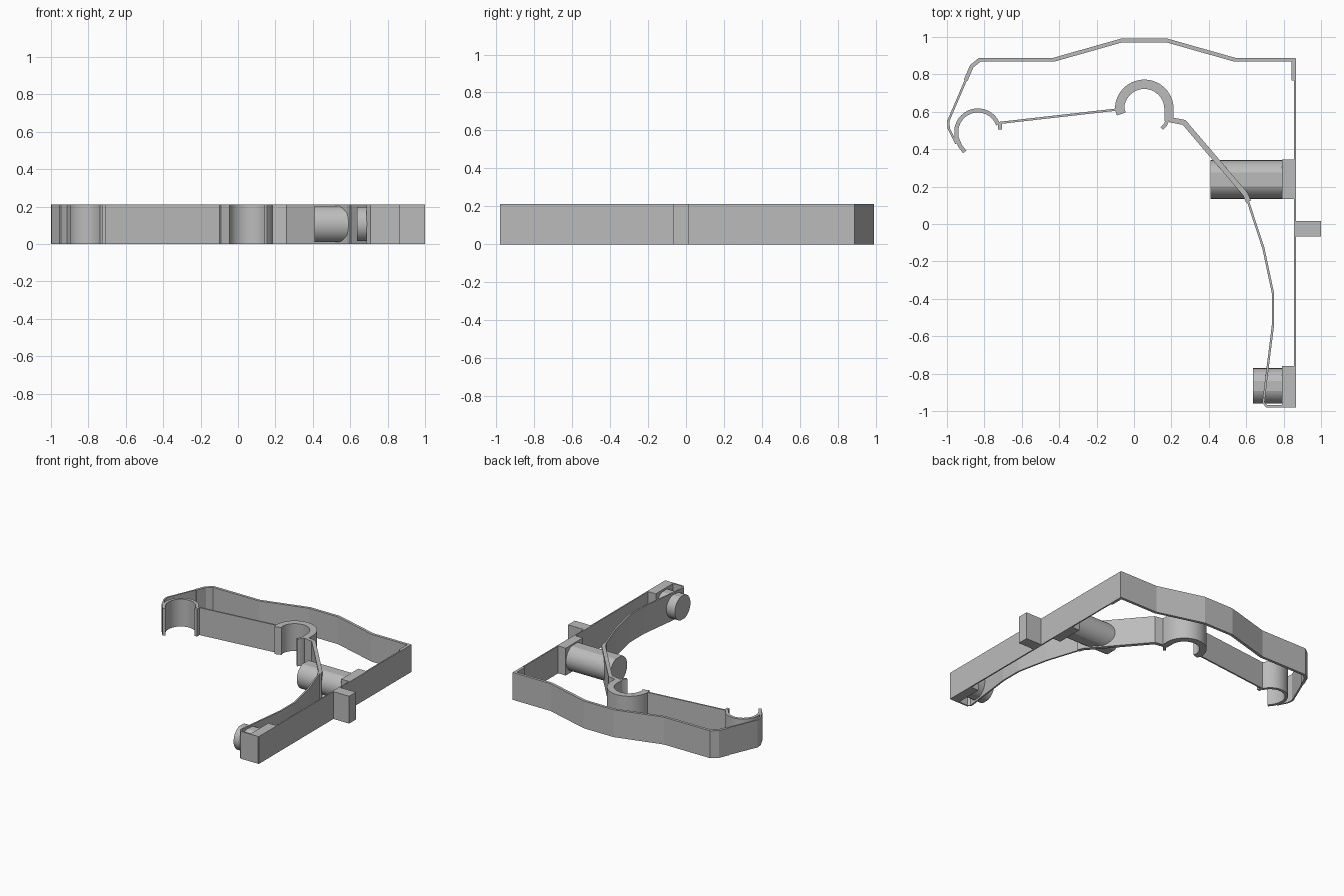
import bpy, bmesh
from math import sin, cos, radians, pi, sqrt
from mathutils import Vector

if "Cube" in bpy.data.objects:
    bpy.data.objects.remove(bpy.data.objects["Cube"])

HEIGHT = 0.212
grey = bpy.data.materials.new("plain grey")
grey.use_nodes = True
grey.diffuse_color = (0.5, 0.5, 0.5, 1)
grey.node_tree.nodes["Principled BSDF"].inputs["Base Color"].default_value = (0.5, 0.5, 0.5, 1)


def finish(name, bm, smooth=0):
    bmesh.ops.recalc_face_normals(bm, faces=bm.faces)
    mesh = bpy.data.meshes.new(name)
    bm.to_mesh(mesh)
    bm.free()
    mesh.materials.append(grey)
    obj = bpy.data.objects.new(name, mesh)
    bpy.context.collection.objects.link(obj)
    if smooth:
        bpy.ops.object.select_all(action="DESELECT")
        obj.select_set(True)
        bpy.context.view_layer.objects.active = obj
        bpy.ops.object.shade_smooth_by_angle(angle=radians(smooth))


def strip(name, path, width, smooth=0):
    """Upright band of constant thickness with mitred corners."""
    pts = [Vector(p) for p in path]
    dirs = [(b - a).normalized() for a, b in zip(pts, pts[1:])]
    bm = bmesh.new()
    rows = []
    for i, p in enumerate(pts):
        before, after = dirs[max(i - 1, 0)], dirs[min(i, len(dirs) - 1)]
        mid = (before + after).normalized()
        side = Vector((-mid.y, mid.x)) * width / 2 / max(mid.dot(after), 0.5)
        rows.append([bm.verts.new((q.x, q.y, z)) for q, z in
                     ((p + side, 0), (p - side, 0), (p - side, HEIGHT), (p + side, HEIGHT))])
    for a, b in zip(rows, rows[1:]):
        for k in range(4):
            n = (k + 1) % 4
            bm.faces.new((a[k], a[n], b[n], b[k]))
    bm.faces.new(rows[0])
    bm.faces.new(rows[-1])
    finish(name, bm, smooth)


def arc(cx, cy, radius, start, end, steps=28):
    angles = [radians(start + (end - start) * i / steps) for i in range(steps + 1)]
    return [(cx + radius * cos(a), cy + radius * sin(a)) for a in angles]


def block(name, x0, x1, y0, y1):
    strip(name, [(x0, (y0 + y1) / 2), (x1, (y0 + y1) / 2)], y1 - y0)


def peg(name, x0, x1, cy, radius, flat, steps=48):
    """Horizontal round peg with a flat top and bottom."""
    limit = sqrt(radius ** 2 - flat ** 2)
    start = pi / 2 - math_angle(flat, radius)
    ring = []
    for side in (0, pi):
        for i in range(steps // 2 + 1):
            a = side - start + 2 * start * i / (steps // 2)
            ring.append((cy + radius * cos(a), HEIGHT / 2 + max(-limit, min(limit, radius * sin(a)))))
    bm = bmesh.new()
    ends = [[bm.verts.new((x, y, z)) for y, z in ring] for x in (x0, x1)]
    for i in range(len(ring)):
        n = (i + 1) % len(ring)
        bm.faces.new((ends[0][i], ends[0][n], ends[1][n], ends[1][i]))
    for end in ends:
        bm.faces.new(end)
    finish(name, bm, 15)


def math_angle(flat, radius):
    # angle from vertical at which the flat begins
    from math import asin
    return asin(flat / radius)


# Outer frame
strip("top_band", [(-0.9, 0.768), (-0.868, 0.843), (-0.825, 0.878), (-0.43, 0.878),
                   (-0.07, 0.98), (0.18, 0.98), (0.54, 0.878), (0.864, 0.878)], 0.021)
strip("left_band", [(-0.899, 0.77), (-0.993, 0.55), (-0.99, 0.51), (-0.95, 0.43)], 0.012)
block("side_wall", 0.855, 0.865, -0.98, 0.885)
block("corner_rib", 0.843, 0.865, 0.768, 0.885)
block("side_tab", 0.86, 1.0, -0.067, 0.017)

# Small left clip
strip("left_clip", arc(-0.835, 0.492, 0.115, 20, 180)
      + [(-0.948, 0.46), (-0.93, 0.418), (-0.905, 0.385)], 0.022, 30)
block("left_clip_foot", -0.728, -0.706, 0.505, 0.545)

# Large centre clip
strip("centre_clip", [(-0.068, 0.588)] + arc(0.055, 0.615, 0.132, 180, 0)
      + [(0.187, 0.55)], 0.05, 30)
strip("centre_clip_tongue", [(0.178, 0.6), (0.18, 0.56), (0.168, 0.53), (0.148, 0.51)], 0.018, 40)

# Arms
strip("left_arm", [(-0.715, 0.541), (-0.09, 0.612)], 0.012)
strip("middle_arm", [(0.19, 0.558), (0.268, 0.543), (0.595, 0.16), (0.612, 0.12)], 0.028)
strip("lower_arm", [(0.56, 0.2), (0.6, 0.15), (0.692, -0.13), (0.743, -0.37), (0.743, -0.54),
                    (0.707, -0.83), (0.692, -0.955), (0.71, -0.975), (0.86, -0.975)], 0.012)

# Pegs and their mounting blocks
block("upper_mount", 0.79, 0.865, 0.135, 0.345)
peg("upper_peg", 0.41, 0.8, 0.238, 0.103, 0.037)
block("lower_mount", 0.79, 0.865, -0.98, -0.758)
peg("lower_peg", 0.635, 0.8, -0.866, 0.095, 0.027)
